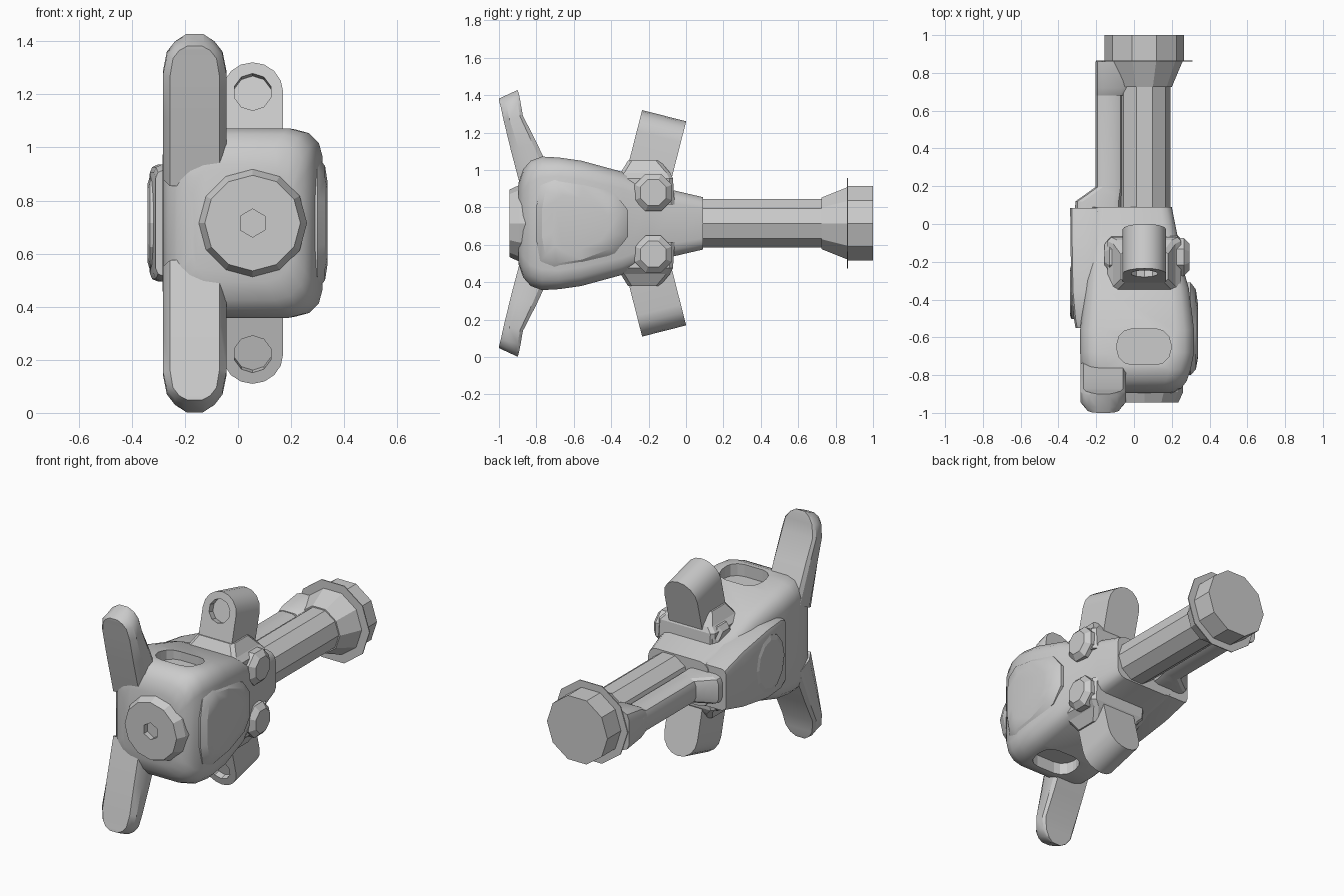
import bpy, bmesh
from math import sin, cos, pi, radians

if "Cube" in bpy.data.objects:
    bpy.data.objects.remove(bpy.data.objects["Cube"])

CX, CZ = 0.055, 0.715      # main axis of the fitting, running along y


def loft(name, rings, s=1, smooth=None):
    """Skin a list of equal-length rings; z is relative to the axis, s=-1 mirrors it."""
    bm = bmesh.new()
    vs = [[bm.verts.new((x, y, CZ + s * z)) for x, y, z in r] for r in rings]
    n = len(rings[0])
    for a, b in zip(vs, vs[1:]):
        for i in range(n):
            j = (i + 1) % n
            bm.faces.new((a[i], a[j], b[j], b[i]))
    bm.faces.new(vs[0])
    bm.faces.new(vs[-1])
    bmesh.ops.recalc_face_normals(bm, faces=bm.faces)
    me = bpy.data.meshes.new(name)
    bm.to_mesh(me)
    bm.free()
    ob = bpy.data.objects.new(name, me)
    bpy.context.collection.objects.link(ob)
    if smooth:
        bpy.ops.object.select_all(action='DESELECT')
        ob.select_set(True)
        bpy.context.view_layer.objects.active = ob
        bpy.ops.object.shade_smooth_by_angle(angle=radians(smooth))
    return ob


def cut(ob, cutter):
    m = ob.modifiers.new("cut", 'BOOLEAN')
    m.operation, m.object, m.solver = 'DIFFERENCE', cutter, 'EXACT'
    cutter.hide_render = True
    bpy.context.view_layer.objects.active = ob
    bpy.ops.object.modifier_apply(modifier=m.name)
    bpy.data.objects.remove(cutter)


def circ_y(y, r, n=10, x=CX, off=0.0):
    return [(x + r * cos(2 * pi * i / n + off), y, r * sin(2 * pi * i / n + off)) for i in range(n)]


def rrect(a0, a1, b0, b1, c, k=3):
    """Rounded rectangle as 2D points."""
    pts = []
    for q, (a, b) in enumerate(((a1 - c, b1 - c), (a0 + c, b1 - c), (a0 + c, b0 + c), (a1 - c, b0 + c))):
        for i in range(k + 1):
            t = pi / 2 * (q + i / k)
            pts.append((a + c * cos(t), b + c * sin(t)))
    return pts


def sec_y(y, x0, x1, h, c, k=3):
    return [(x, y, z) for x, z in rrect(x0, x1, -h, h, c, k)]


# Main body and its tapering neck
body = loft("body", [sec_y(*p) for p in (
    (-0.895, -0.17, 0.20, 0.22, 0.10), (-0.87, -0.23, 0.25, 0.29, 0.11),
    (-0.83, -0.265, 0.28, 0.335, 0.11), (-0.77, -0.28, 0.30, 0.357, 0.11),
    (-0.68, -0.285, 0.318, 0.352, 0.10), (-0.56, -0.285, 0.318, 0.335, 0.10),
    (-0.34, -0.26, 0.29, 0.275, 0.09), (-0.20, -0.25, 0.25, 0.21, 0.08),
    (-0.06, -0.24, 0.23, 0.175, 0.07), (0.09, -0.22, 0.20, 0.14, 0.06))], smooth=30)

# Shallow pockets on the top and bottom of the body
for s in (1, -1):
    pocket = rrect(-0.09, 0.195, -0.745, -0.555, 0.08)
    cut(body, loft("pocket_cutter", [[(x, y, z) for x, y in pocket] for z in (0.28, 0.5)], s))

# Domed panel on the right side
outline = [(-0.80, 0.09), (-0.78, 0.20), (-0.71, 0.25), (-0.55, 0.225), (-0.38, 0.16), (-0.31, 0.07)]
outline += [(y, -z) for y, z in reversed(outline)]
loft("side_panel", [[(x, -0.58 + (y + 0.58) * f, z * f) for y, z in outline]
                    for x, f in ((0.24, 1), (0.30, 1), (0.328, 0.86), (0.338, 0.6))], smooth=30)

# Housing and round cover on the left side
loft("left_housing", [sec_y(*p, 2) for p in (
    (-0.55, -0.31, -0.1, 0.20, 0.03), (-0.50, -0.318, -0.1, 0.22, 0.03),
    (-0.35, -0.332, -0.1, 0.22, 0.03), (-0.1, -0.336, -0.1, 0.18, 0.03),
    (0.085, -0.338, -0.1, 0.13, 0.03))], smooth=30)
loft("left_cover", [[(x, -0.36 + 0.8 * r * cos(i * pi / 6), r * sin(i * pi / 6)) for i in range(12)]
                    for x, r in ((-0.25, 0.18), (-0.331, 0.18), (-0.34, 0.15))])

# Front cap with hexagonal socket
cap = loft("front_cap", [circ_y(-0.85, 0.205, 12), circ_y(-0.89, 0.205, 12), circ_y(-0.945, 0.18, 12)])
cut(cap, loft("socket_cutter", [circ_y(y, 0.053, 6, off=pi / 6) for y in (-1.0, -0.91)]))

# Shaft, flared collar, thin disc and end plug
loft("shaft", [circ_y(0.05, 0.137), circ_y(0.74, 0.137)])
loft("flare", [circ_y(y, r) for y, r in ((0.725, 0.145), (0.86, 0.202))])
loft("thin_disc", [circ_y(y, 0.255) for y in (0.86, 0.866)])
loft("end_plug", [circ_y(y, 0.21) for y in (0.86, 1.0)])

# Side rod parallel to the shaft, with elbow and end block
loft("side_rod", [sec_y(*p, 2) for p in (
    (0.02, -0.315, -0.07, 0.09, 0.04), (0.12, -0.31, -0.07, 0.085, 0.04),
    (0.155, -0.26, -0.065, 0.08, 0.04), (0.195, -0.205, -0.06, 0.075, 0.04),
    (0.72, -0.205, -0.06, 0.075, 0.04))], smooth=30)
loft("rod_end_block", [sec_y(*p, 2) for p in (
    (0.68, -0.205, -0.04, 0.08, 0.04), (0.72, -0.205, -0.02, 0.10, 0.04),
    (0.86, -0.205, -0.02, 0.12, 0.04))], smooth=30)

# Mirrored parts above and below the axis
UY, UZ = 0.247, 0.969                       # lean direction of the lugs
for s, side in ((1, "upper"), (-1, "lower")):
    # Leaning lug with a rounded end and a round recess
    def lug_pt(x, u, t):                    # u from arc centre, t through the thickness
        return (CX + x, -0.263 + u * UY + t * UZ, 0.494 + u * UZ - t * UY)
    shape = [(0.115 * cos(pi * i / 8), 0.115 * sin(pi * i / 8)) for i in range(9)]
    shape += [(-0.115, -0.36), (0.115, -0.36)]
    lug = loft(side + "_lug", [[lug_pt(x, u, t) for x, u in shape] for t in (0, 0.243)], s, 30)
    cut(lug, loft("recess_cutter", [[lug_pt(0.072 * cos(pi * (i + .5) / 5), 0.072 * sin(pi * (i + .5) / 5), t)
                                     for i in range(10)] for t in (-0.1, 0.04)], s))

    # Lug base and cross pin
    loft(side + "_lug_base", [[(x, y, z) for x, y in rrect(x0, x1, y0, y1, 0.02, 1)] for z, x0, x1, y0, y1 in (
        (0.10, -0.14, 0.25, -0.37, -0.06), (0.24, -0.14, 0.25, -0.36, -0.07),
        (0.27, -0.11, 0.22, -0.35, -0.085), (0.335, -0.07, 0.18, -0.31, -0.14))], s)
    loft(side + "_cross_pin", [[(x, -0.175 + r * cos(pi * (i + .5) / 4), 0.165 + r * sin(pi * (i + .5) / 4))
                                for i in range(8)] for x, r in
                               ((-0.155, 0.075), (-0.13, 0.108), (0.265, 0.108), (0.295, 0.075))], s)

    # Flat curved handle with bevelled edges and a rounded tip
    prof = [(-1, .3), (-.78, 0), (.78, 0), (1, .3), (1, .85), (.88, 1), (-.88, 1), (-1, .85)]
    rings = []
    for fy, fz, by, bz, w in ((-0.87, 0.14, -0.70, 0.22, .12), (-0.935, 0.385, -0.80, 0.435, .12),
                              (-0.975, 0.55, -0.872, 0.575, .12), (-0.99, 0.62, -0.885, 0.65, .105),
                              (-0.998, 0.65, -0.893, 0.69, .075), (-1.0, 0.667, -0.90, 0.713, .035)):
        rings.append([(-0.163 + w * a, fy + (by - fy) * t, fz + (bz - fz) * t) for a, t in prof])
    loft(side + "_handle", rings, s, 30)
